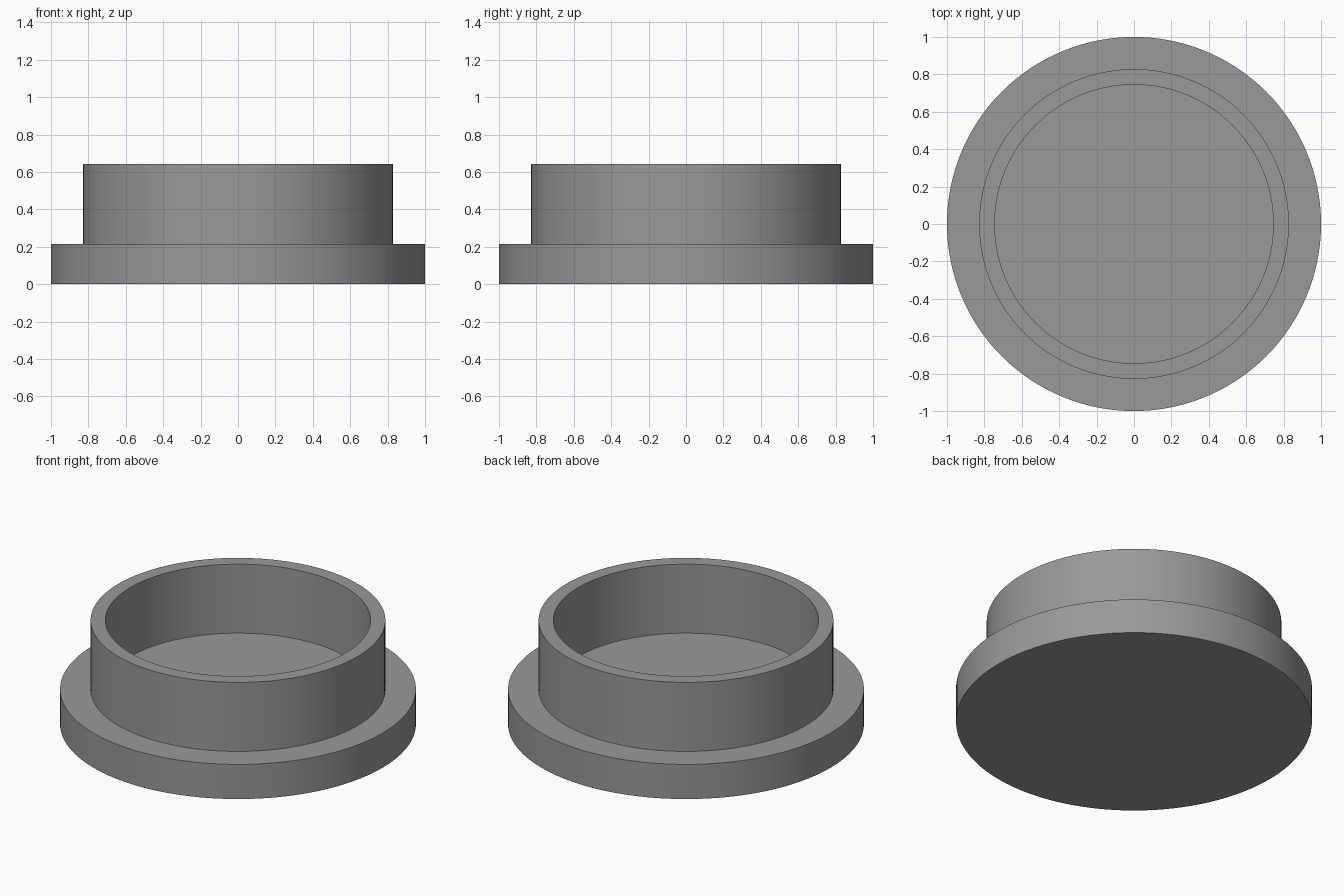
import bpy
import bmesh
import math

if "Cube" in bpy.data.objects:
    bpy.data.objects.remove(bpy.data.objects["Cube"])

SEGMENTS = 128

grey = bpy.data.materials.new("plain grey")
grey.diffuse_color = (0.32, 0.32, 0.32, 1.0)
grey.use_nodes = True
grey.node_tree.nodes["Principled BSDF"].inputs["Base Color"].default_value = grey.diffuse_color

# Half section of the cap (radius, height): base, flange, collar, recessed floor
PROFILE = [(0, 0), (1.0, 0), (1.0, 0.215), (0.828, 0.215), (0.828, 0.643),
           (0.745, 0.643), (0.745, 0.215), (0, 0.215)]

# Revolve the section around z
bm = bmesh.new()
verts = [bm.verts.new((r, 0, z)) for r, z in PROFILE]
edges = [bm.edges.new(pair) for pair in zip(verts, verts[1:])]
bmesh.ops.spin(bm, geom=verts + edges, cent=(0, 0, 0), axis=(0, 0, 1),
               angle=math.tau, steps=SEGMENTS, use_duplicate=False)
bmesh.ops.remove_doubles(bm, verts=bm.verts, dist=1e-4)
bmesh.ops.recalc_face_normals(bm, faces=bm.faces)

mesh = bpy.data.meshes.new("flanged_cap")
bm.to_mesh(mesh)
bm.free()
mesh.materials.append(grey)

cap = bpy.data.objects.new("flanged_cap", mesh)
bpy.context.collection.objects.link(cap)

# Smooth walls, crisp rims
bpy.context.view_layer.objects.active = cap
cap.select_set(True)
bpy.ops.object.shade_smooth_by_angle(angle=math.radians(30))
